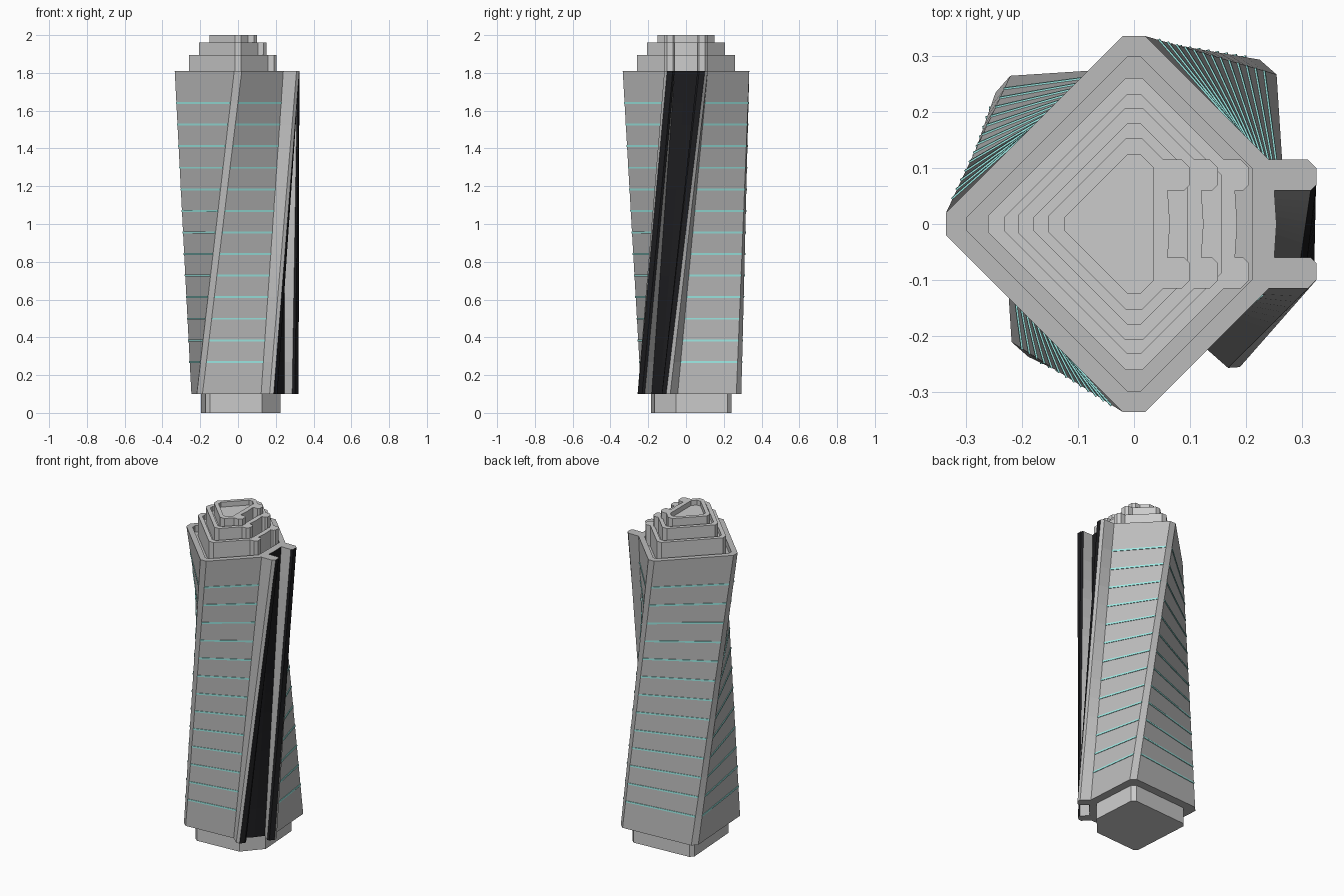
import bpy, bmesh
from math import radians, cos, sin
from mathutils import Vector

if "Cube" in bpy.data.objects:
    bpy.data.objects.remove(bpy.data.objects["Cube"])

Z0, Z1 = 0.10, 1.81          # twisted shaft span
BANDS = [0.27 + 0.1142 * i for i in range(13)]


def material(name, col):
    m = bpy.data.materials.new(name)
    m.diffuse_color = (*col, 1)
    m.use_nodes = True
    m.node_tree.nodes["Principled BSDF"].inputs["Base Color"].default_value = m.diffuse_color
    return m


BLACK = material("dark_glass", (0.012, 0.012, 0.014))
GREY = material("grey_wall", (0.5, 0.5, 0.5))
TEAL = material("teal_light", (0.35, 0.85, 0.8))


def mirrored(half):
    return half + [(x, -y) for x, y in reversed(half)]


# Diamond plan with two rounded prongs and a slot on the +x corner
def pronged(r, c, xe, xr):
    half = [(xr, .06), (xe - .01, .06), (xe, .07), (xe, .10), (xe - .015, .115),
            (r - .115, .115), (c, r - c), (-c, r - c), (c - r, c)]
    return [(xr + .004, 0)] + mirrored(half)


# Diamond plan with its +x corner clipped off
def clipped(r, c, x):
    return mirrored([(x, r - x), (c, r - c), (-c, r - c), (c - r, c)])


# Foot of the tower: plan turned and shifted
def turned(pts):
    a = radians(-41.3)
    return [(x * cos(a) - y * sin(a) + .018, x * sin(a) + y * cos(a) + .028) for x, y in pts]


def ring(bm, pts, z):
    return [bm.verts.new((x, y, z)) for x, y in pts]


def bridge(bm, a, b, dark=()):
    n = len(a)
    for i in range(n):
        f = bm.faces.new((a[i], a[(i + 1) % n], b[(i + 1) % n], b[i]))
        f.material_index = int(i in dark)


def finish(bm, name, mats=()):
    bmesh.ops.recalc_face_normals(bm, faces=bm.faces[:])
    me = bpy.data.meshes.new(name)
    bm.to_mesh(me)
    bm.free()
    for m in mats:
        me.materials.append(m)
    ob = bpy.data.objects.new(name, me)
    bpy.context.collection.objects.link(ob)
    return ob


# Stack of equal rings, capped, with an optional sunken roof pocket
def tower(name, levels, pocket=None, depth=.03, dark=(), mats=()):
    bm = bmesh.new()
    rings = [ring(bm, p, z) for p, z in levels]
    for a, b in zip(rings, rings[1:]):
        bridge(bm, a, b, dark)
    bm.faces.new(rings[0][::-1])
    top, z = rings[-1], levels[-1][1]
    if pocket:
        rim, floor = ring(bm, pocket, z), ring(bm, pocket, z - depth)
        bridge(bm, floor, rim)
        bm.faces.new(floor)
        edges = []
        for loop in (top, rim):
            for i, v in enumerate(loop):
                edges.append(bm.edges.get((v, loop[(i + 1) % len(loop)])))
        bmesh.ops.triangle_fill(bm, edges=edges, use_beauty=True)
    else:
        bm.faces.new(top)
    return finish(bm, name, mats)


FOOT = turned(pronged(.355, .02, .315, .25))
HEAD = pronged(.355, .02, .325, .25)


def section(z):
    t = (z - Z0) / (Z1 - Z0)
    return [(a[0] + (b[0] - a[0]) * t, a[1] + (b[1] - a[1]) * t) for a, b in zip(FOOT, HEAD)]


# Base plinth
plinth = turned(clipped(.285, .015, .21))
tower("base_plinth", [(plinth, 0), (plinth, Z0 + .005)])

# Twisted shaft with dark prong ends and slot
tower("twisted_shaft", [(section(z), z) for z in [Z0] + BANDS + [Z1]],
      clipped(.31, .012, .21), .04, {0, 18, 2, 3, 15, 16}, (GREY, BLACK))

# Stepped crown tiers
for i, (r, xe, xr, lo, hi) in enumerate([(.275, .205, .18, 1.77, 1.895),
                                         (.222, .15, .12, 1.86, 1.96),
                                         (.167, .10, .06, 1.925, 2.0)]):
    plan = pronged(r, .015, xe, xr)
    tower(f"crown_tier_{i + 1}", [(plan, lo), (plan, hi)], clipped(r - .032, .012, xr - .025))

# Teal light bands across the four main faces
bm = bmesh.new()
for z in BANDS:
    for i in (6, 8, 10, 12):
        loops = []
        for zz in (z - .005, z + .005):
            s = section(zz)
            a, b = Vector(s[i]), Vector(s[i + 1])
            d = (b - a).normalized()
            n = Vector((d.y, -d.x))
            if n.dot(a + b) < 0:
                n = -n
            n *= .003
            loops.append(ring(bm, [a - n, b - n, b + n, a + n], zz))
        bridge(bm, *loops)
        bm.faces.new(loops[0])
        bm.faces.new(loops[1])
finish(bm, "light_bands", (TEAL,))
